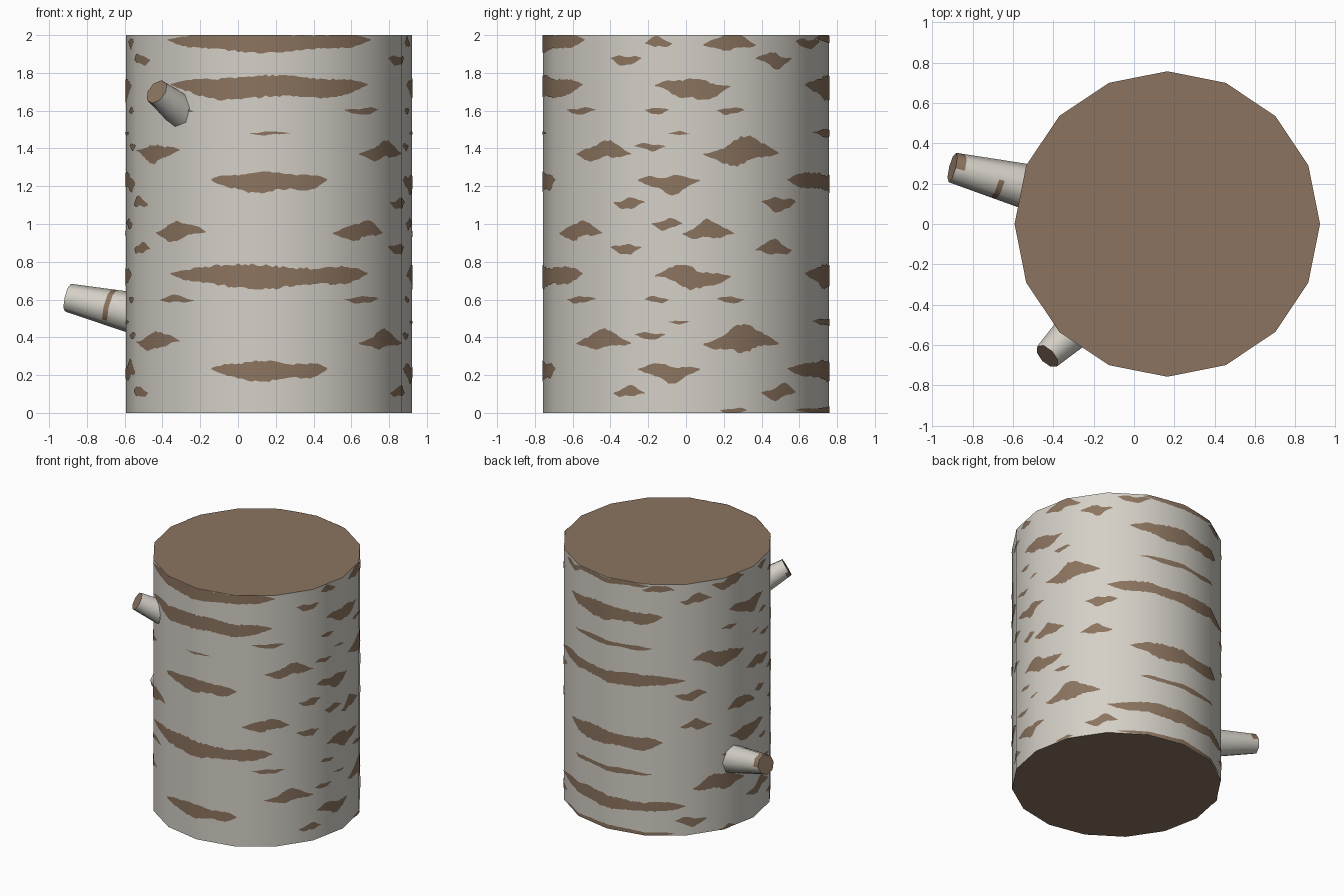
import bpy, bmesh, math, random
from mathutils import Vector

cube = bpy.data.objects.get("Cube")
if cube:
    bpy.data.objects.remove(cube, do_unlink=True)

RADIUS, HEIGHT, SIDES = 0.757, 2.0, 16
CENTRE = Vector((0.165, 0, 0))
FACET = 360 / SIDES
STEP = FACET / 16


def material(name, colour):
    mat = bpy.data.materials.new(name)
    mat.use_nodes = True
    mat.diffuse_color = (*colour, 1)
    bsdf = next(n for n in mat.node_tree.nodes if n.type == 'BSDF_PRINCIPLED')
    bsdf.inputs["Base Color"].default_value = (*colour, 1)
    bsdf.inputs["Roughness"].default_value = 0.9
    return mat


bark = material("pale bark", (0.66, 0.63, 0.57))
wood = material("brown wood", (0.26, 0.175, 0.115))


def add_object(name, bm):
    mesh = bpy.data.meshes.new(name)
    bm.to_mesh(mesh)
    bm.free()
    mesh.materials.append(bark)
    mesh.materials.append(wood)
    obj = bpy.data.objects.new(name, mesh)
    bpy.context.collection.objects.link(obj)
    return obj


def smooth(obj, degrees):
    bpy.ops.object.select_all(action='DESELECT')
    obj.select_set(True)
    bpy.context.view_layer.objects.active = obj
    bpy.ops.object.shade_smooth_by_angle(angle=math.radians(degrees))


# Trunk: a prism with brown cut ends
bm = bmesh.new()
bmesh.ops.create_cone(bm, cap_ends=True, segments=SIDES, radius1=RADIUS,
                      radius2=RADIUS, depth=HEIGHT)
bmesh.ops.translate(bm, vec=CENTRE + Vector((0, 0, HEIGHT / 2)), verts=bm.verts)
bm.normal_update()
for f in bm.faces:
    f.material_index = int(abs(f.normal.z) > 0.5)
smooth(add_object("trunk", bm), 30)


# Branch stubs: tapered eight-sided tubes with brown tips and some brown patches
def branch(name, base, tip, r_base, r_tip, patches):
    base, tip = Vector(base), Vector(tip)
    turn = (tip - base).to_track_quat('Z', 'Y')
    bm = bmesh.new()
    rings = []
    for t in (0, 0.47, 0.53, 0.9, 1):
        r = r_base + (r_tip - r_base) * t
        rings.append([bm.verts.new(base.lerp(tip, t) + turn @ Vector(
            (r * math.cos(k * math.pi / 4), r * math.sin(k * math.pi / 4), 0)))
            for k in range(8)])
    for i, (low, high) in enumerate(zip(rings, rings[1:])):
        for k in range(8):
            n = (k + 1) % 8
            f = bm.faces.new((low[k], low[n], high[n], high[k]))
            f.material_index = int((i, k) in patches)
    bm.faces.new(rings[-1]).material_index = 1
    bm.faces.new(rings[0][::-1])
    smooth(add_object(name, bm), 50)


branch("lower_branch", (-0.45, 0.165, 0.505), (-0.9, 0.28, 0.61), 0.12, 0.075,
       [(1, 0), (1, 1), (1, 7), (3, 2), (3, 3)])
branch("upper_branch", (-0.24, -0.47, 1.55), (-0.43, -0.655, 1.7), 0.105, 0.07,
       [(3, 4), (3, 5)])


# Bark marks: ragged thin patches that hug the trunk facets
def on_trunk(angle, z):
    a = math.radians(angle)
    off = math.radians(angle % FACET - FACET / 2)
    r = RADIUS * math.cos(math.radians(FACET / 2)) / math.cos(off) + 0.003
    return CENTRE + Vector((r * math.sin(a), -r * math.cos(a), z))


def add_mark(bm, angle, z, half_width, half_height, seed):
    rng = random.Random(seed)
    p, q, s = (rng.uniform(0, 6) for _ in range(3))
    long = half_width > 20
    first = round((angle - half_width) / STEP)
    last = round((angle + half_width) / STEP)
    previous = None
    for c in range(first, last + 1):
        t = 2 * (c - first) / (last - first) - 1
        body = max(0.06, 1 - abs(t) ** (5 if long else 1.7))
        wave = 0.2 * math.sin(5 * t + p)
        top = body * (0.9 + wave + rng.uniform(-0.12, 0.12))
        low = body * (0.9 + 0.2 * math.sin(6 * t + q) + rng.uniform(-0.12, 0.12))
        mid = z + half_height * (0.25 * math.sin(3 * t + s) if not long else 0.3 * t * t)
        ends = [min(max(mid + d * half_height, 0), HEIGHT) for d in (-low, top)]
        pair = [bm.verts.new(on_trunk(c * STEP, e)) for e in ends]
        if previous:
            bm.faces.new((previous[0], pair[0], pair[1], previous[1])).material_index = 1
        previous = pair


# Height in percent: (angle from front, half width, half height in percent)
REPEATED = {
    87: [(65, 7, 3), (129, 9, 4)],
    72: [(0, 43, 6), (93, 15, 6), (180, 32, 6)],
    60: [(42, 9, 2), (78, 5, 2), (108, 6, 2)],
    48: [(87, 4, 1), (180, 27, 2)],
    41: [(75, 6, 2)],
    38: [(53, 14, 5), (114, 17, 7)],
    22: [(0, 24, 5), (83, 12, 5), (180, 45, 5)],
    11: [(66, 7, 3), (131, 9, 4)],
}
SINGLE = {
    196: [(0, 45, 5), (79, 6, 3), (108, 11, 5), (150, 9, 3)],
    198: [(180, 26, 2)],
    148: [(0, 8, 1)],
    100: [(82, 6, 3)],
    96: [(40, 13, 5), (99, 10, 5)],
    1: [(110, 6, 2), (180, 40, 2)],
}
bm = bmesh.new()
seed = 0
for table, lifts in ((REPEATED, (0, 1)), (SINGLE, (0,))):
    for percent, marks in table.items():
        for lift in lifts:
            for angle, width, height in marks:
                for side in ((1,) if angle in (0, 180) else (1, -1)):
                    seed += 1
                    add_mark(bm, side * angle, percent / 100 + lift, width,
                             height / 100, seed)
obj = add_object("bark_marks", bm)
obj.data.shade_smooth()
obj.data.normals_split_custom_set_from_vertices(
    [Vector((v.co.x - CENTRE.x, v.co.y, 0)).normalized() for v in obj.data.vertices])
